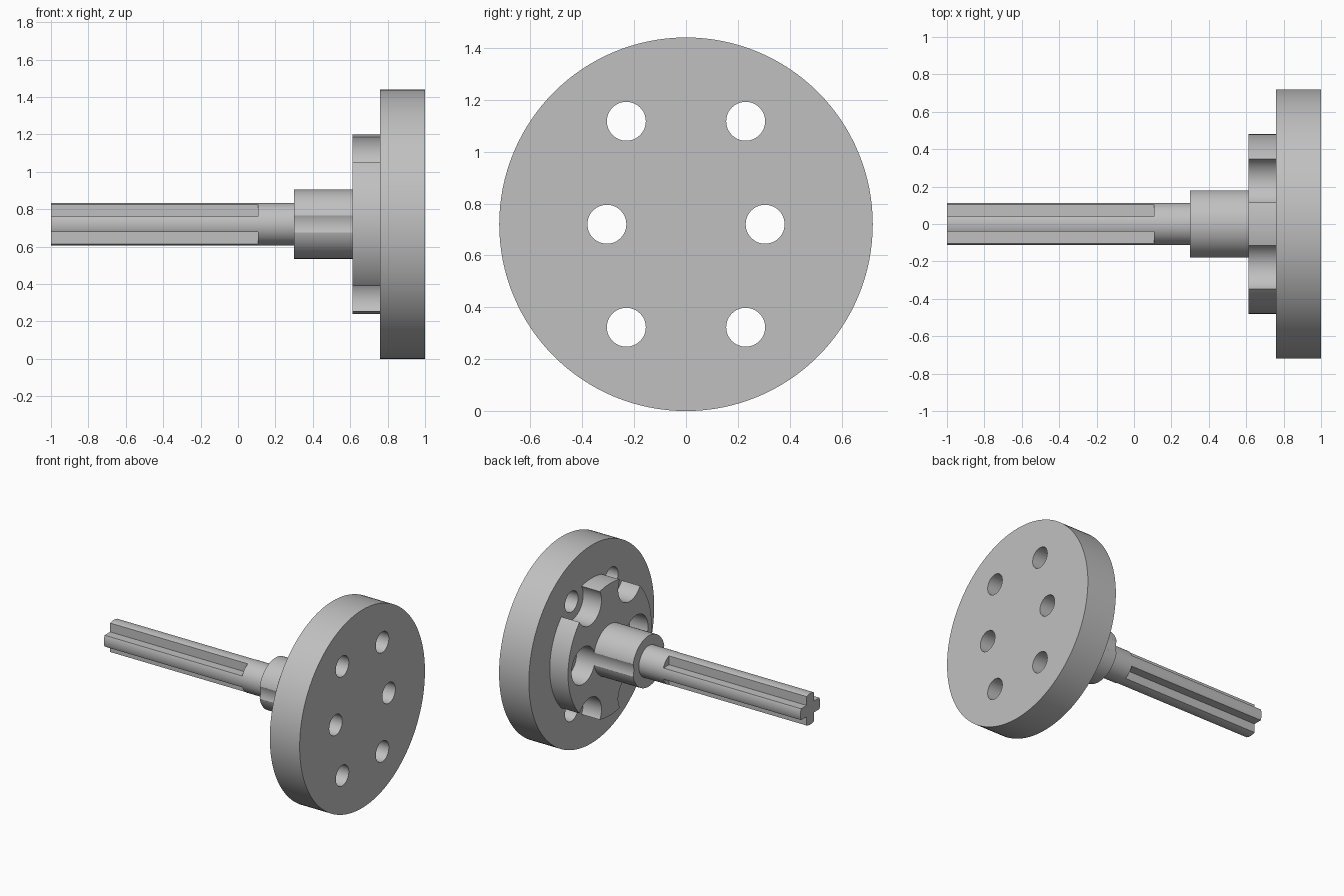
import bpy
from math import pi, radians

AXIS_Z = 0.72
HOLES = [(sy * y, sz * z) for y, z in ((0.23, 0.397), (0.305, 0)) for sy in (-1, 1)
         for sz in ((-1, 1) if z else (1,))]

if "Cube" in bpy.data.objects:
    bpy.data.objects.remove(bpy.data.objects["Cube"], do_unlink=True)

steel = bpy.data.materials.new("grey steel")
steel.use_nodes = True
GREY = (0.53, 0.53, 0.53, 1)
steel.diffuse_color = GREY
steel.node_tree.nodes["Principled BSDF"].inputs["Base Color"].default_value = GREY


def rod(name, x0, x1, radius, y=0, z=0, sides=96):
    """Cylinder along x, placed relative to the shaft axis."""
    bpy.ops.mesh.primitive_cylinder_add(
        vertices=sides, radius=radius, depth=x1 - x0,
        location=((x0 + x1) / 2, y, AXIS_Z + z), rotation=(0, pi / 2, 0))
    ob = bpy.context.object
    ob.name = name
    bpy.ops.object.transform_apply(location=True, rotation=True, scale=True)
    ob.data.materials.append(steel)
    return ob


def block(x0, x1, size, y, z):
    bpy.ops.mesh.primitive_cube_add(size=1, location=((x0 + x1) / 2, y, AXIS_Z + z))
    ob = bpy.context.object
    ob.scale = (x1 - x0, size, size)
    bpy.ops.object.transform_apply(location=True, rotation=True, scale=True)
    ob.data.materials.append(steel)
    return ob


def cut(target, cutters):
    for cutter in cutters:
        cutter.hide_render = True
        mod = target.modifiers.new("cut", "BOOLEAN")
        mod.operation = "DIFFERENCE"
        mod.solver = "EXACT"
        mod.object = cutter
        bpy.context.view_layer.objects.active = target
        bpy.ops.object.modifier_apply(modifier=mod.name)
        bpy.data.objects.remove(cutter, do_unlink=True)


# Large disc with six through holes
disc = rod("disc", 0.76, 1.0, 0.72, sides=128)
cut(disc, [rod("drill", 0.6, 1.1, 0.075, y, z, 48) for y, z in HOLES])

# Stepped flange, with wide clearance bores around each hole
flange = rod("flange", 0.613, 0.76, 0.48, sides=128)
cut(flange, [rod("bore", 0.5, 0.9, 0.134, y, z, 64) for y, z in HOLES])

# Hub, grooved where the two side bores graze it
hub = rod("hub", 0.3, 0.613, 0.185)
cut(hub, [rod("bore", 0.2, 0.7, 0.134, y, z, 64) for y, z in HOLES if z == 0])

# Shaft, cut to a four-armed cross along most of its length
shaft = rod("shaft", -1.0, 0.3, 0.113)
ARM, SLOT = 0.041, 0.2
cut(shaft, [block(-1.1, 0.108, SLOT, sy * (ARM + SLOT / 2), sz * (ARM + SLOT / 2))
            for sy in (-1, 1) for sz in (-1, 1)])

# Smooth round walls, crisp edges
bpy.ops.object.select_all(action="DESELECT")
for part in (disc, flange, hub, shaft):
    part.select_set(True)
bpy.context.view_layer.objects.active = disc
bpy.ops.object.shade_smooth_by_angle(angle=radians(25))
